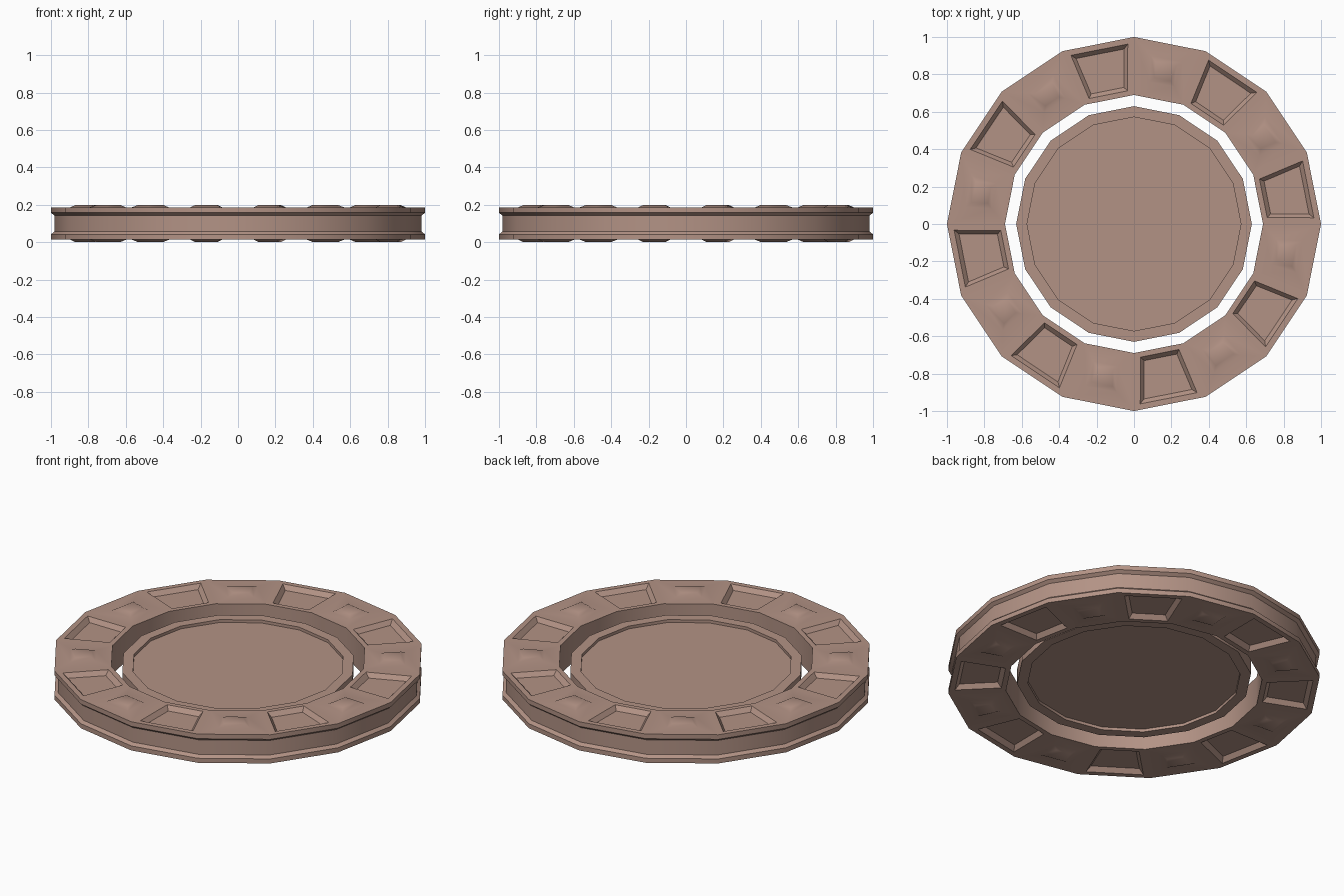
import bpy, bmesh, math

if "Cube" in bpy.data.objects:
    bpy.data.objects.remove(bpy.data.objects["Cube"])

N = 16
STEP = 2 * math.pi / N
MID, HALF = 0.10, 0.085          # mid height and half thickness of the ring

mat = bpy.data.materials.new("clay_brown")
mat.diffuse_color = (0.45, 0.29, 0.235, 1)
mat.use_nodes = True
mat.node_tree.nodes["Principled BSDF"].inputs["Base Color"].default_value = mat.diffuse_color


def finish(bm, name):
    bmesh.ops.remove_doubles(bm, verts=bm.verts, dist=1e-5)
    bmesh.ops.recalc_face_normals(bm, faces=bm.faces)
    me = bpy.data.meshes.new(name)
    bm.to_mesh(me)
    bm.free()
    ob = bpy.data.objects.new(name, me)
    bpy.context.collection.objects.link(ob)
    me.materials.append(mat)
    bpy.ops.object.select_all(action='DESELECT')
    ob.select_set(True)
    bpy.context.view_layer.objects.active = ob
    bpy.ops.object.shade_smooth_by_angle(angle=math.radians(30))
    return ob


def lathe(bm, profile):
    # sweep an open (radius, z) profile around 16 sides
    rings = [[bm.verts.new((r * math.cos(k * STEP), r * math.sin(k * STEP), z))
              for k in range(N)] for r, z in profile]
    for a, b in zip(rings, rings[1:]):
        for k in range(N):
            j = (k + 1) % N
            bm.faces.new((a[k], a[j], b[j], b[k]))
    return rings


def quad(bm, k, r_in, w_in, r_out, w_out, z):
    # trapezoid centred on sector k
    c, s = math.cos((k + 0.5) * STEP), math.sin((k + 0.5) * STEP)
    pts = ((r_in, -w_in), (r_out, -w_out), (r_out, w_out), (r_in, w_in))
    return [bm.verts.new((r * c - t * s, r * s + t * c, z)) for r, t in pts]


# outer ring: grooved rim, inner wall, patterned top and bottom
bm = bmesh.new()
R_OUT, R_IN = 1.0, 0.69
lathe(bm, [(R_OUT, MID + HALF), (R_OUT, 0.158), (0.982, 0.143),
           (0.982, 0.057), (R_OUT, 0.042), (R_OUT, MID - HALF)])
lathe(bm, [(R_IN, MID + HALF), (R_IN, MID - HALF)])
ca, sa = math.cos(STEP / 2), math.sin(STEP / 2)
for side in (1, -1):
    z = MID + side * HALF
    for k in range(N):
        loops = [quad(bm, k, R_IN * ca, R_IN * sa, R_OUT * ca, R_OUT * sa, z)]
        if k % 2 == 0:   # large sunken panel
            loops.append(quad(bm, k, 0.705, 0.105, 0.95, 0.155, z))
            loops.append(quad(bm, k, 0.727, 0.089, 0.928, 0.131, z - side * 0.025))
        else:            # small raised stud
            loops.append(quad(bm, k, 0.762, 0.069, 0.90, 0.085, z))
            loops.append(quad(bm, k, 0.788, 0.043, 0.873, 0.057, z + side * 0.015))
        for a, b in zip(loops, loops[1:]):
            for i in range(4):
                j = (i + 1) % 4
                bm.faces.new((a[i], a[j], b[j], b[i]))
        bm.faces.new(loops[-1])
finish(bm, "outer_ring")

# central disc with shallow sunken faces
bm = bmesh.new()
rings = lathe(bm, [(0.572, 0.128), (0.572, 0.145), (0.63, 0.145),
                   (0.63, 0.055), (0.572, 0.055), (0.572, 0.072)])
bm.faces.new(rings[0])
bm.faces.new(rings[-1])
finish(bm, "centre_disc")
